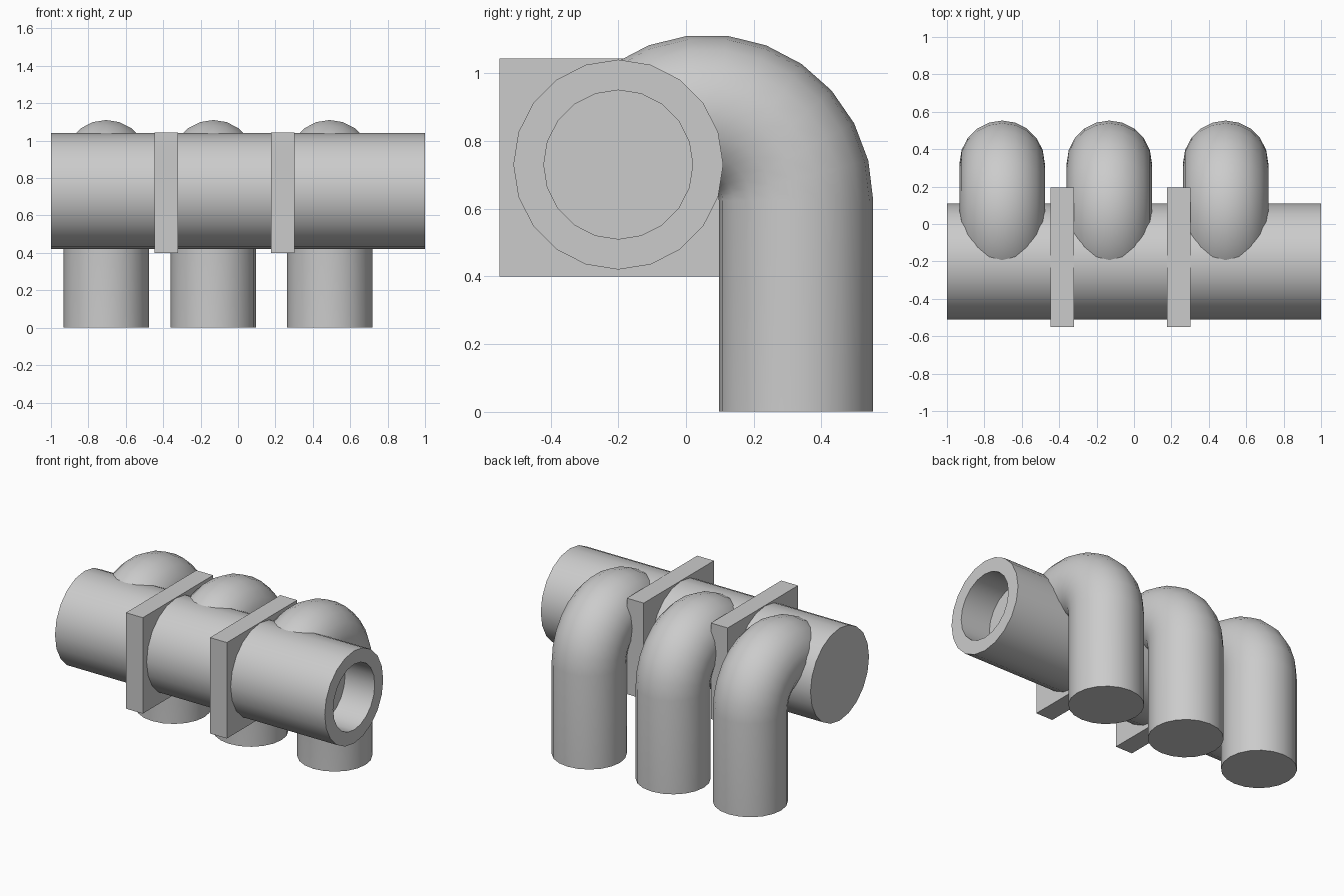
import bpy, bmesh
from math import sin, cos, pi, radians

if "Cube" in bpy.data.objects:
    bpy.data.objects.remove(bpy.data.objects["Cube"])

SIDES = 20


def finish(name, bm, smooth=True):
    bmesh.ops.recalc_face_normals(bm, faces=bm.faces[:])
    mesh = bpy.data.meshes.new(name)
    bm.to_mesh(mesh)
    bm.free()
    obj = bpy.data.objects.new(name, mesh)
    bpy.context.collection.objects.link(obj)
    if smooth:
        bpy.ops.object.select_all(action='DESELECT')
        obj.select_set(True)
        bpy.context.view_layer.objects.active = obj
        bpy.ops.object.shade_smooth_by_angle(angle=radians(35))
    return obj


def loft(name, rings):
    """Skin a list of point rings and cap both ends."""
    bm = bmesh.new()
    rings = [[bm.verts.new(p) for p in ring] for ring in rings]
    for a, b in zip(rings, rings[1:]):
        for i in range(SIDES):
            j = (i + 1) % SIDES
            bm.faces.new((a[i], a[j], b[j], b[i]))
    bm.faces.new(rings[0])
    bm.faces.new(rings[-1])
    return finish(name, bm)


ANGLES = [2 * pi * i / SIDES for i in range(SIDES)]

# Main collector pipe: closed at -x, blind bore at +x
collector_profile = [(-1, 0.31), (1, 0.31), (1, 0.22), (0.78, 0.22)]
loft("collector_pipe", [[(x, -0.2 + r * cos(a), 0.73 + r * sin(a)) for a in ANGLES]
                        for x, r in collector_profile])

# Three hooked branch pipes curving over into the collector
R, BEND, BEND_Z, STEPS = 0.228, 0.262, 0.624, 13
for n, cx in enumerate((-0.705, -0.132, 0.49)):
    rings = [[(cx + R * sin(a), 0.063 + BEND + R * cos(a), 0) for a in ANGLES]]
    for k in range(STEPS + 1):
        t = pi * k / STEPS
        rings.append([(cx + R * sin(a),
                       0.063 + (BEND + R * cos(a)) * cos(t),
                       BEND_Z + (BEND + R * cos(a)) * sin(t)) for a in ANGLES])
    loft(f"branch_pipe_{n + 1}", rings)

# Two square mounting plates
for n, cx in enumerate((-0.383, 0.24)):
    bm = bmesh.new()
    bmesh.ops.create_cube(bm, size=1)
    bmesh.ops.scale(bm, vec=(0.125, 0.745, 0.643), verts=bm.verts)
    bmesh.ops.translate(bm, vec=(cx, -0.178, 0.7215), verts=bm.verts)
    finish(f"mounting_plate_{n + 1}", bm, smooth=False)
